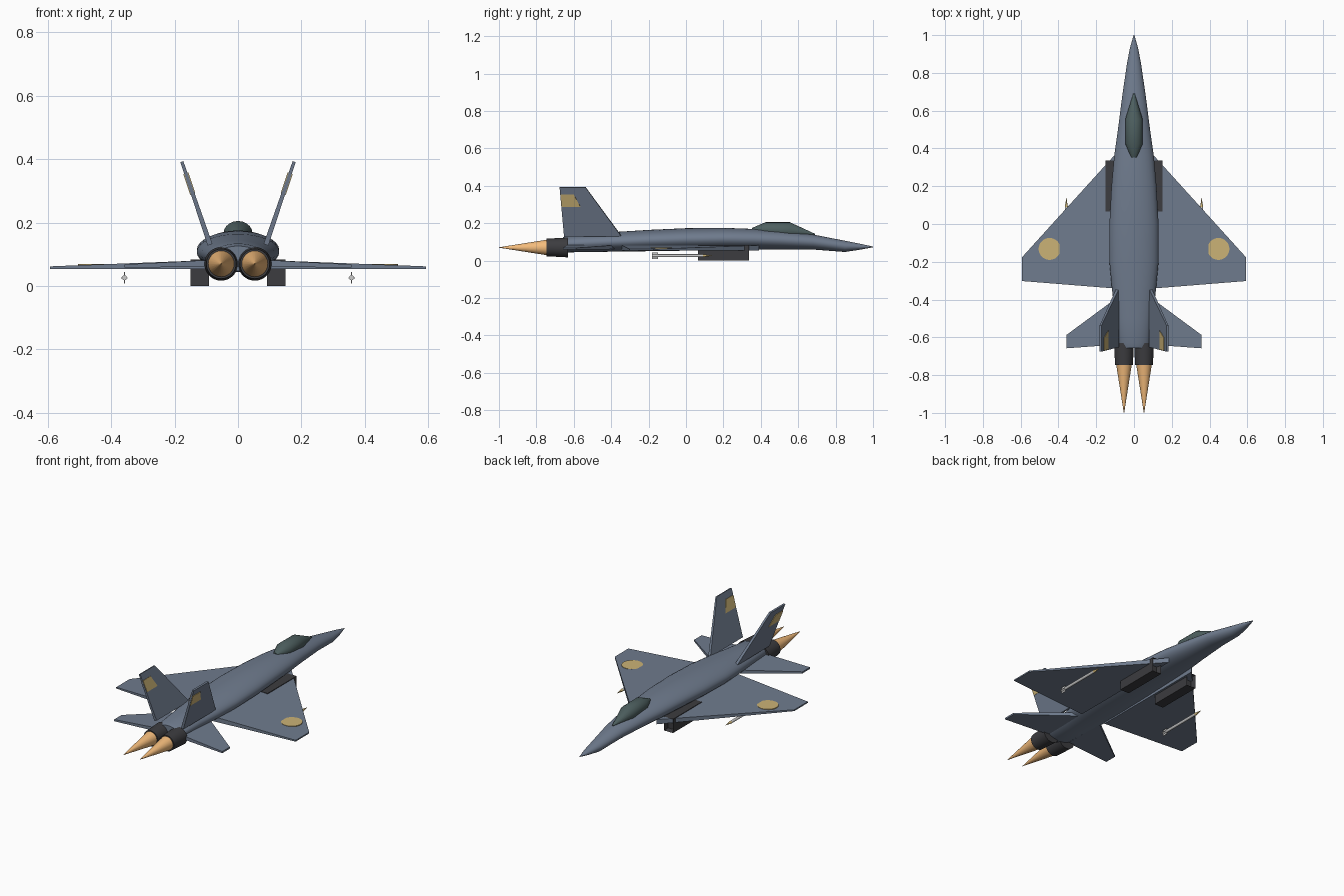
import bpy, bmesh, math
from mathutils import Vector

if "Cube" in bpy.data.objects:
    bpy.data.objects.remove(bpy.data.objects["Cube"])


def mat(name, r, g, b):
    m = bpy.data.materials.new(name)
    m.diffuse_color = (r, g, b, 1)
    m.use_nodes = True
    m.node_tree.nodes["Principled BSDF"].inputs["Base Color"].default_value = m.diffuse_color
    return m


SKIN = mat("blue_grey_skin", 0.16, 0.20, 0.27)
DARK = mat("dark_metal", 0.045, 0.045, 0.05)
GLASS = mat("canopy_glass", 0.075, 0.115, 0.115)
GOLD = mat("gold_marking", 0.60, 0.45, 0.18)
FLAME = mat("flame", 0.90, 0.50, 0.20)
STEEL = mat("missile_grey", 0.60, 0.60, 0.62)


def finish(name, bm, material, mirror=False, smooth=None):
    bmesh.ops.recalc_face_normals(bm, faces=bm.faces)
    me = bpy.data.meshes.new(name)
    bm.to_mesh(me)
    bm.free()
    ob = bpy.data.objects.new(name, me)
    bpy.context.collection.objects.link(ob)
    me.materials.append(material)
    if smooth:
        bpy.ops.object.select_all(action='DESELECT')
        ob.select_set(True)
        bpy.context.view_layer.objects.active = ob
        bpy.ops.object.shade_smooth_by_angle(angle=math.radians(smooth))
    if mirror:
        ob.modifiers.new("mirror", 'MIRROR')
    return ob


def loft(name, sections, material, sides=32, x=0.0, mirror=False, smooth=35):
    """Skin ellipses along y; each section is (y, half width, centre z, half height)."""
    bm = bmesh.new()
    rings = []
    for y, w, z, h in sections:
        angles = [2 * math.pi * i / sides for i in range(sides)]
        rings.append([bm.verts.new((x + w * math.cos(a), y, z + h * math.sin(a))) for a in angles])
    for a, b in zip(rings, rings[1:]):
        for i in range(sides):
            j = (i + 1) % sides
            bm.faces.new((a[i], a[j], b[j], b[i]))
    bm.faces.new(rings[0])
    bm.faces.new(rings[-1])
    return finish(name, bm, material, mirror, smooth)


def panel(name, root, tip, normal, t_root, t_tip, material):
    """Tapered slab between a root edge and a tip edge, mirrored across x."""
    bm = bmesh.new()
    n = Vector(normal).normalized()
    ends = []
    for (lead, trail), t in ((root, t_root), (tip, t_tip)):
        lead, trail = Vector(lead), Vector(trail)
        ends.append([bm.verts.new(p) for p in (lead + n * t, trail + n * t, trail - n * t, lead - n * t)])
    a, b = ends
    for i in range(4):
        j = (i + 1) % 4
        bm.faces.new((a[i], a[j], b[j], b[i]))
    bm.faces.new(a)
    bm.faces.new(b)
    return finish(name, bm, material, True)


def box(name, lo, hi, material, inset=0):
    bm = bmesh.new()
    bmesh.ops.create_cube(bm, size=1)
    for v in bm.verts:
        v.co = [l + (c + 0.5) * (h - l) for c, l, h in zip(v.co, lo, hi)]
    if inset:
        front = [f for f in bm.faces if f.normal.y > 0.5 or f.calc_center_median().y > hi[1] - 1e-5]
        bmesh.ops.inset_region(bm, faces=front, thickness=inset)
        for v in front[0].verts:
            v.co.y -= 0.03
    return finish(name, bm, material, True)


# Fuselage
loft("fuselage", [
    (1.00, 0.002, 0.073, 0.002), (0.93, 0.022, 0.074, 0.016), (0.85, 0.037, 0.076, 0.030),
    (0.68, 0.062, 0.099, 0.040), (0.50, 0.085, 0.109, 0.050), (0.36, 0.105, 0.114, 0.055),
    (0.20, 0.119, 0.116, 0.059), (0.00, 0.130, 0.113, 0.060), (-0.20, 0.130, 0.107, 0.057),
    (-0.36, 0.115, 0.101, 0.053), (-0.50, 0.098, 0.095, 0.049), (-0.63, 0.087, 0.089, 0.045),
    (-0.657, 0.075, 0.087, 0.039)], SKIN)

# Canopy
loft("canopy", [
    (0.690, 0.004, 0.140, 0.003), (0.555, 0.046, 0.160, 0.045),
    (0.425, 0.046, 0.165, 0.040), (0.352, 0.015, 0.164, 0.010)], GLASS, sides=20)

# Wings and tailplanes
panel("wing", ((0.08, 0.39, 0.068), (0.08, -0.343, 0.068)),
      ((0.592, -0.175, 0.058), (0.592, -0.302, 0.058)), (0, 0, 1), 0.014, 0.004, SKIN)
panel("tailplane", ((0.07, -0.375, 0.072), (0.07, -0.637, 0.072)),
      ((0.357, -0.587, 0.063), (0.357, -0.658, 0.063)), (0, 0, 1), 0.011, 0.005, SKIN)

# Canted tail fins with gold markings
LEAN = (0.947, 0, -0.322)


def fin_point(y, z):
    return (0.088 + (z - 0.13) * 0.34, y, z)


panel("tail_fin", (fin_point(-0.345, 0.13), fin_point(-0.652, 0.13)),
      (fin_point(-0.537, 0.392), fin_point(-0.676, 0.392)), LEAN, 0.008, 0.005, SKIN)
panel("fin_marking", (fin_point(-0.565, 0.29), fin_point(-0.664, 0.29)),
      (fin_point(-0.60, 0.355), fin_point(-0.671, 0.355)), LEAN, 0.0085, 0.0085, GOLD)

# Wing roundels, level discs that sink into the sloping wing towards the root
bm = bmesh.new()
bmesh.ops.create_cone(bm, cap_ends=True, segments=32, radius1=0.058, radius2=0.058, depth=0.005)
bmesh.ops.translate(bm, verts=bm.verts, vec=(0.447, -0.132, 0.0672))
finish("wing_roundel", bm, GOLD, True)

# Air intakes
box("air_intake", (0.092, 0.065, 0.0), (0.15, 0.337, 0.083), DARK, inset=0.008)

# Engine nozzles and exhaust flames
loft("engine_nozzle", [(-0.63, 0.053, 0.07, 0.053), (-0.747, 0.047, 0.07, 0.047)],
     DARK, x=0.053, mirror=True)
loft("exhaust_flame", [(-0.74, 0.042, 0.07, 0.042), (-1.0, 0.001, 0.07, 0.001)],
     FLAME, sides=24, x=0.053, mirror=True)

# Missiles under the wings
MX, MZ = 0.358, 0.026
loft("missile_body", [(-0.18, 0.008, MZ, 0.008), (0.09, 0.008, MZ, 0.008)],
     STEEL, sides=16, x=MX, mirror=True)
loft("missile_nose", [(0.09, 0.008, MZ, 0.008), (0.138, 0.0005, MZ, 0.0005)],
     GOLD, sides=16, x=MX, mirror=True)
box("missile_fin_vertical", (MX - 0.0015, -0.182, MZ - 0.018), (MX + 0.0015, -0.15, MZ + 0.018), STEEL)
box("missile_fin_level", (MX - 0.01, -0.182, MZ - 0.0015), (MX + 0.01, -0.15, MZ + 0.0015), STEEL)
